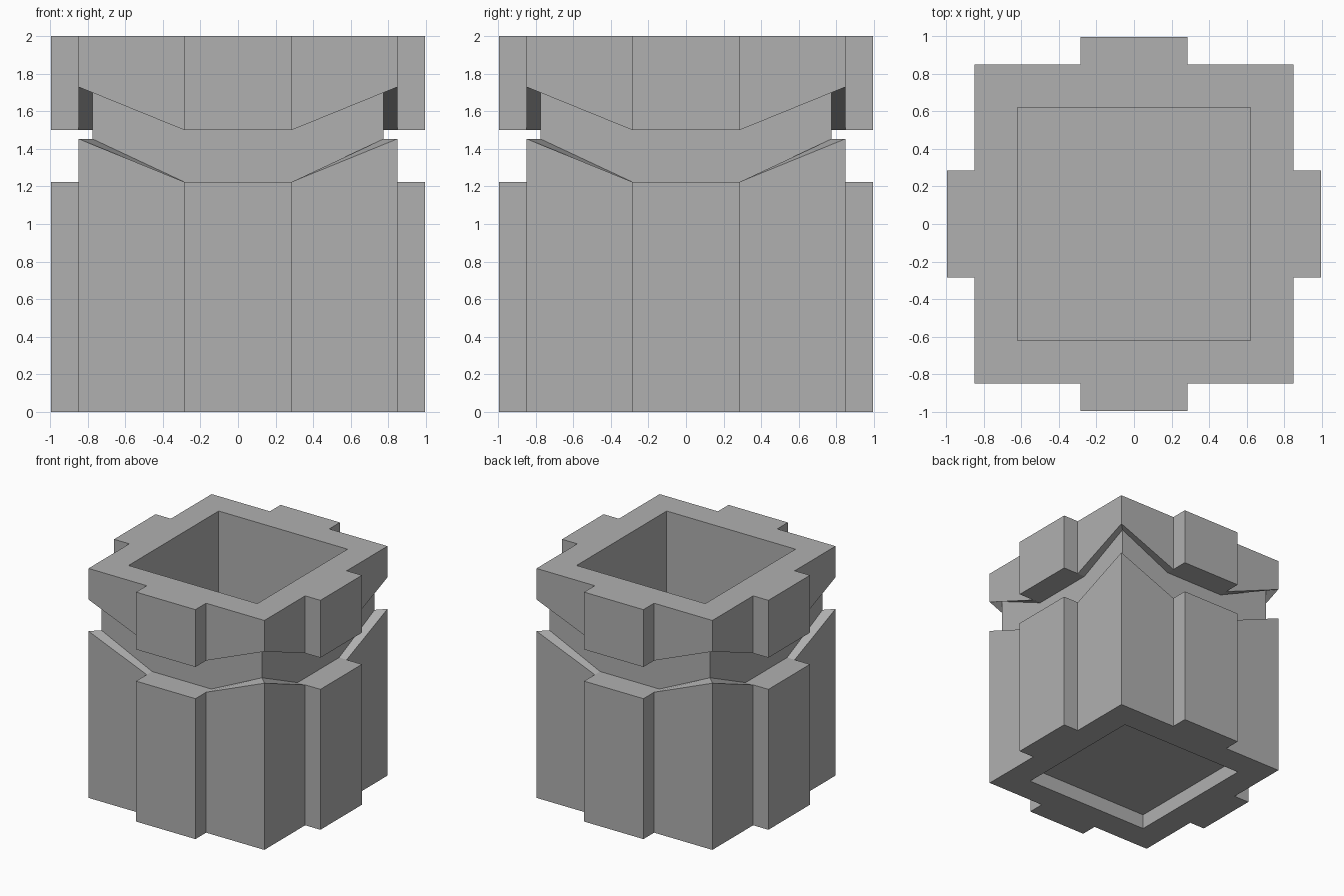
import bpy
import bmesh
from mathutils import Matrix
from math import pi

if "Cube" in bpy.data.objects:
    bpy.data.objects.remove(bpy.data.objects["Cube"])

BODY, PIER, PIER_W = 0.848, 0.995, 0.286   # body half width, pier reach, pier half width
CORE, HOLE, RECESS = 0.775, 0.621, 0.61    # groove core, hollow and base recess half widths
RISE = 0.229                               # groove climbs this much towards corners
FLOOR = 0.4                                # floor height of the hollow


def ring(bm, wall, pier, z, rise=0.0):
    """Four-fold ring: a corner, then the four points of a pier, on each side."""
    side = [(-wall, -wall, z + rise), (-PIER_W, -wall, z), (-PIER_W, -pier, z),
            (PIER_W, -pier, z), (PIER_W, -wall, z)]
    verts = []
    for k in range(4):
        turn = Matrix.Rotation(k * pi / 2, 3, 'Z')
        for p in side:
            v = bm.verts.new(p)
            v.co = turn @ v.co
            verts.append(v)
    return verts


bm = bmesh.new()
rings = [
    # recess under the base
    ring(bm, RECESS, RECESS, 0.13),
    ring(bm, RECESS, RECESS, 0.0),
    # lower body with piers
    ring(bm, BODY, PIER, 0.0),
    ring(bm, BODY, PIER, 1.224, RISE),
    # core inside the groove
    ring(bm, CORE, CORE, 1.224, RISE),
    ring(bm, CORE, CORE, 1.5, RISE),
    # upper collar with piers
    ring(bm, BODY, PIER, 1.5, RISE),
    ring(bm, BODY, PIER, 2.0),
    # hollow from the top
    ring(bm, HOLE, HOLE, 2.0),
    ring(bm, HOLE, HOLE, FLOOR),
]
for a, b in zip(rings, rings[1:]):
    for i in range(20):
        j = (i + 1) % 20
        bm.faces.new((a[i], a[j], b[j], b[i]))
# floors of the recess and of the hollow
bm.faces.new(rings[0])
bm.faces.new(rings[-1])

bmesh.ops.recalc_face_normals(bm, faces=bm.faces[:])
# drop collapsed strips where the piers meet the straight walls
flat = [f for f in bm.faces if f.calc_area() < 1e-6]
bmesh.ops.delete(bm, geom=flat, context='FACES')
bmesh.ops.remove_doubles(bm, verts=bm.verts[:], dist=1e-4)

mesh = bpy.data.meshes.new("square_pot")
bm.to_mesh(mesh)
bm.free()
# darker grey finish
grey = bpy.data.materials.new("dark_grey")
grey.diffuse_color = (0.435, 0.435, 0.435, 1)
grey.use_nodes = True
grey.node_tree.nodes["Principled BSDF"].inputs["Base Color"].default_value = grey.diffuse_color
mesh.materials.append(grey)
bpy.context.collection.objects.link(bpy.data.objects.new("square_pot", mesh))
